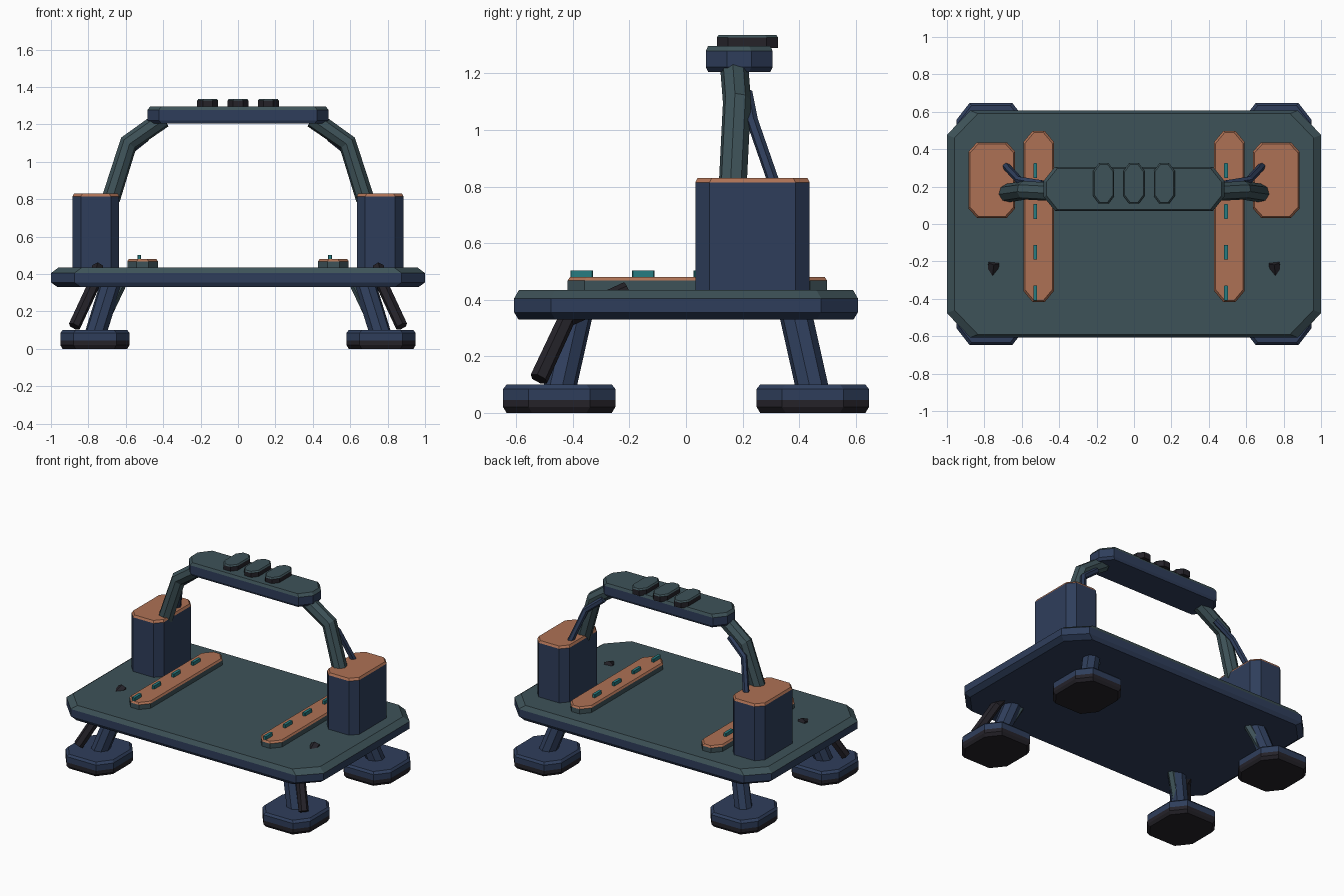
import bpy, bmesh

if "Cube" in bpy.data.objects:
    bpy.data.objects.remove(bpy.data.objects["Cube"])


def material(name, *rgb):
    m = bpy.data.materials.new(name)
    m.use_nodes = True
    m.diffuse_color = (*rgb, 1)
    m.node_tree.nodes["Principled BSDF"].inputs["Base Color"].default_value = (*rgb, 1)
    return m


SLATE = material("slate green", .048, .085, .098)
NAVY = material("navy blue", .028, .048, .105)
COPPER = material("copper", .42, .165, .09)
BLACK = material("near black", .018, .016, .022)
TEAL = material("bright teal", .02, .2, .22)


def block(name, center, half, cut, rows, bottom, top):
    """Chamfered-corner prism; rows are (z, inset x, inset y, colour of the band above)."""
    mats = []
    bm = bmesh.new()
    cx, cy = center

    def slot(m):
        if m not in mats:
            mats.append(m)
        return mats.index(m)

    def ring(z, ix, iy):
        hx, hy = half[0] - ix, half[1] - iy
        a, b = hx - cut[0], hy - cut[1]
        outline = [(a, -hy), (hx, -b), (hx, b), (a, hy), (-a, hy), (-hx, b), (-hx, -b), (-a, -hy)]
        return [bm.verts.new((cx + x, cy + y, z)) for x, y in outline]

    rings = [ring(*r[:3]) for r in rows]
    bm.faces.new(rings[0][::-1]).material_index = slot(bottom)
    bm.faces.new(rings[-1]).material_index = slot(top)
    for lo, hi, row in zip(rings, rings[1:], rows):
        for i in range(8):
            j = (i + 1) % 8
            f = bm.faces.new((lo[i], lo[j], hi[j], hi[i]))
            f.material_index = slot(row[3])
    mesh = bpy.data.meshes.new(name)
    bm.to_mesh(mesh)
    bm.free()
    for m in mats:
        mesh.materials.append(m)
    obj = bpy.data.objects.new(name, mesh)
    bpy.context.collection.objects.link(obj)


def tube(name, points, radius, mat, resolution=2):
    """Faceted tube along a bent path."""
    curve = bpy.data.curves.new(name, "CURVE")
    curve.dimensions = "3D"
    curve.bevel_depth = radius
    curve.bevel_resolution = resolution
    curve.use_fill_caps = True
    spline = curve.splines.new("POLY")
    spline.points.add(len(points) - 1)
    for p, co in zip(spline.points, points):
        p.co = (*co, 1)
    spline.use_smooth = False
    curve.materials.append(mat)
    obj = bpy.data.objects.new(name, curve)
    bpy.context.collection.objects.link(obj)
    bpy.ops.object.select_all(action="DESELECT")
    obj.select_set(True)
    bpy.context.view_layer.objects.active = obj
    bpy.ops.object.convert(target="MESH")


# Deck
block("deck", (0, 0), (1, .607), (.125, .13),
      [(.33, .035, .015, NAVY), (.355, 0, 0, NAVY), (.405, 0, 0, SLATE), (.435, .04, .017, SLATE)],
      NAVY, SLATE)

for s, side in ((-1, "right"), (1, "left")):
    # Feet and legs
    for t, end in ((-1, "front"), (1, "back")):
        tag = f"{end}_{side}"
        block("foot_" + tag, (s * .765, t * .448), (.185, .198), (.07, .09),
              [(0, .012, .012, BLACK), (.02, 0, 0, BLACK), (.045, 0, 0, NAVY),
               (.085, 0, 0, NAVY), (.1, .012, .012, NAVY)], BLACK, NAVY)
        tube("leg_" + tag, [(s * .765, t * .45, .07), (s * .675, t * .385, .36)], .058, NAVY)
        tube("inner_brace_" + tag, [(s * .72, t * .43, .15), (s * .625, t * .375, .35)],
             .03, SLATE, 1)
    # Dark brace rising through the deck at the front
    tube("front_brace_" + side, [(s * .875, -.52, .12), (s * .775, -.42, .335),
                                 (s * .75, -.205, .432)], .033, BLACK, 1)

    # Tower with copper cap
    block("tower_" + side, (s * .76, .235), (.125, .202), (.045, .05),
          [(.43, 0, 0, NAVY), (.815, 0, 0, COPPER), (.83, .008, .008, COPPER)], NAVY, COPPER)

    # Deck rail and its pins
    block("rail_" + side, (s * .51, .04), (.082, .458), (.05, .06),
          [(.43, 0, 0, SLATE), (.468, 0, 0, COPPER), (.48, .008, .008, COPPER)], SLATE, COPPER)
    for i in range(4):
        block(f"rail_pin_{side}_{i + 1}", (s * .51 - .018, .285 - i * .218), (.01, .04),
              (.003, .003), [(.475, 0, 0, TEAL), (.503, 0, 0, TEAL)], TEAL, TEAL)

    # Handle arm and rear stay
    tube("handle_arm_" + side, [(s * .68, .165, .8), (s * .585, .18, 1.1), (s * .4, .17, 1.23)],
         .05, SLATE)
    tube("arm_stay_" + side, [(s * .69, .315, .8), (s * .615, .235, 1.03), (s * .49, .215, 1.13)],
         .021, NAVY, 1)

# Handle bar
block("handle_bar", (0, .188), (.483, .118), (.06, .075),
      [(1.205, .012, .008, NAVY), (1.222, 0, 0, NAVY), (1.278, 0, 0, SLATE),
       (1.297, .014, .008, SLATE)], NAVY, SLATE)

# Buttons
for i in (-1, 0, 1):
    block(f"button_{i + 2}", (i * .162, .217), (.056, .108), (.03, .04),
          [(1.29, 0, 0, BLACK), (1.327, 0, 0, SLATE), (1.336, .006, .006, SLATE)], BLACK, SLATE)
